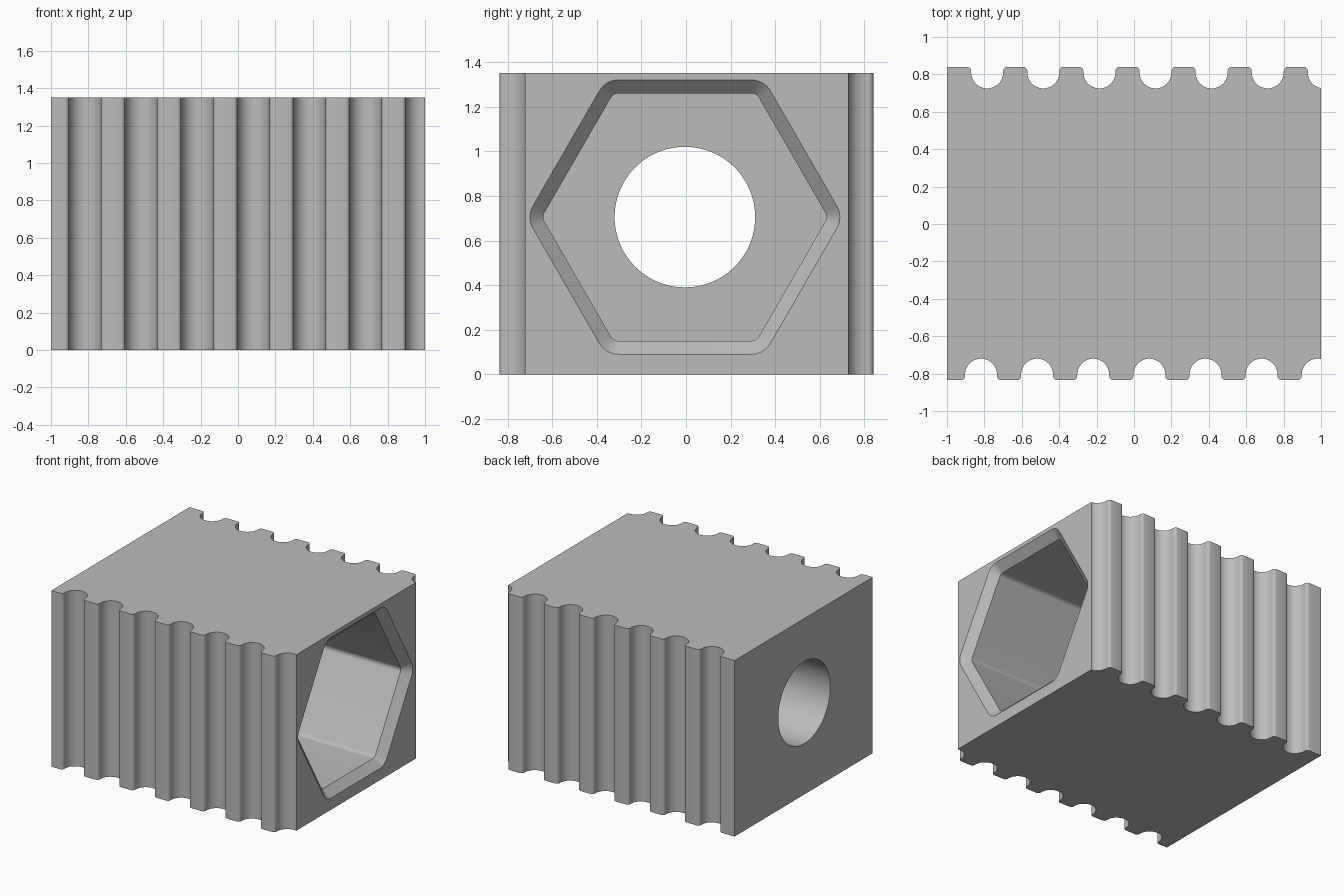
import bpy
import bmesh
from math import sin, cos, pi, radians

cube = bpy.data.objects.get("Cube")
if cube:
    bpy.data.objects.remove(cube, do_unlink=True)

HEIGHT = 1.35
PITCH = 0.3
GROOVE_R = 0.0855
GROOVE_DEPTH = 0.115
FILLET = 0.022
CENTRE_Y, CENTRE_Z = -0.005, 0.705

grey = bpy.data.materials.new("plain grey")
grey.use_nodes = True
grey.diffuse_color = (0.5, 0.5, 0.5, 1)
grey.node_tree.nodes["Principled BSDF"].inputs["Base Color"].default_value = (0.5, 0.5, 0.5, 1)


def loft(name, rings):
    """Solid through a list of point rings, capped at both ends."""
    bm = bmesh.new()
    loops = [[bm.verts.new(p) for p in ring] for ring in rings]
    n = len(loops[0])
    for a, b in zip(loops, loops[1:]):
        for i in range(n):
            j = (i + 1) % n
            bm.faces.new((a[i], a[j], b[j], b[i]))
    bm.faces.new(loops[0])
    bm.faces.new(loops[-1])
    bmesh.ops.recalc_face_normals(bm, faces=bm.faces)
    mesh = bpy.data.meshes.new(name)
    bm.to_mesh(mesh)
    bm.free()
    mesh.materials.append(grey)
    obj = bpy.data.objects.new(name, mesh)
    bpy.context.collection.objects.link(obj)
    return obj


def toothed_edge(first, surface, side):
    """Points from left to right along one grooved side; side is +1 back, -1 front."""
    one = []
    arc_depth = GROOVE_DEPTH - GROOVE_R
    for i in range(5):                      # rounded shoulder of the land
        a = i / 4 * pi / 2
        one.append((-GROOVE_R - FILLET + FILLET * sin(a), FILLET * (1 - cos(a))))
    for i in range(13):                     # left half of the round groove
        a = i / 12 * pi / 2
        one.append((-GROOVE_R * cos(a), arc_depth + GROOVE_R * sin(a)))
    one += [(-x, d) for x, d in reversed(one[:-1])]

    pts = [(-1, surface)]
    for k in range(7):
        pts += [(first + k * PITCH + x, surface - side * d) for x, d in one]
    pts = [p for p in pts if p[0] < 0.999]
    return pts + [(1, pts[-1][1])]


def hexagon(x, radius):
    """Rounded hexagon ring in the plane at x."""
    pts = []
    core = 0.515 / cos(pi / 6)
    for c in range(6):
        mid = c * pi / 3
        for i in range(9):
            a = mid + (i / 8 - 0.5) * pi / 3
            pts.append((x, CENTRE_Y + core * cos(mid) + radius * cos(a),
                        CENTRE_Z + core * sin(mid) + radius * sin(a)))
    return pts


def circle(x, radius, n=96):
    return [(x, CENTRE_Y + radius * cos(2 * pi * i / n),
             CENTRE_Z + radius * sin(2 * pi * i / n)) for i in range(n)]


# Block with grooves down its front and back
outline = toothed_edge(-0.818, -0.835, -1) + toothed_edge(-0.785, 0.84, 1)[::-1]
block = loft("grooved_block", [[(x, y, z) for x, y in outline] for z in (0, HEIGHT)])

# Chamfered hexagonal pocket on the left side, round hole through the rest
pocket = loft("pocket_cutter", [hexagon(0, 0.04), hexagon(0.94, 0.04), hexagon(1.03, 0.13)])
hole = loft("hole_cutter", [circle(-1.1, 0.315), circle(0.2, 0.315)])

bpy.context.view_layer.objects.active = block
block.select_set(True)
for cutter in (pocket, hole):
    cutter.hide_render = True
    cut = block.modifiers.new(cutter.name, 'BOOLEAN')
    cut.operation = 'DIFFERENCE'
    cut.solver = 'EXACT'
    cut.object = cutter
    bpy.ops.object.modifier_apply(modifier=cut.name)
    bpy.data.objects.remove(cutter, do_unlink=True)

bpy.ops.object.shade_smooth_by_angle(angle=radians(30))
